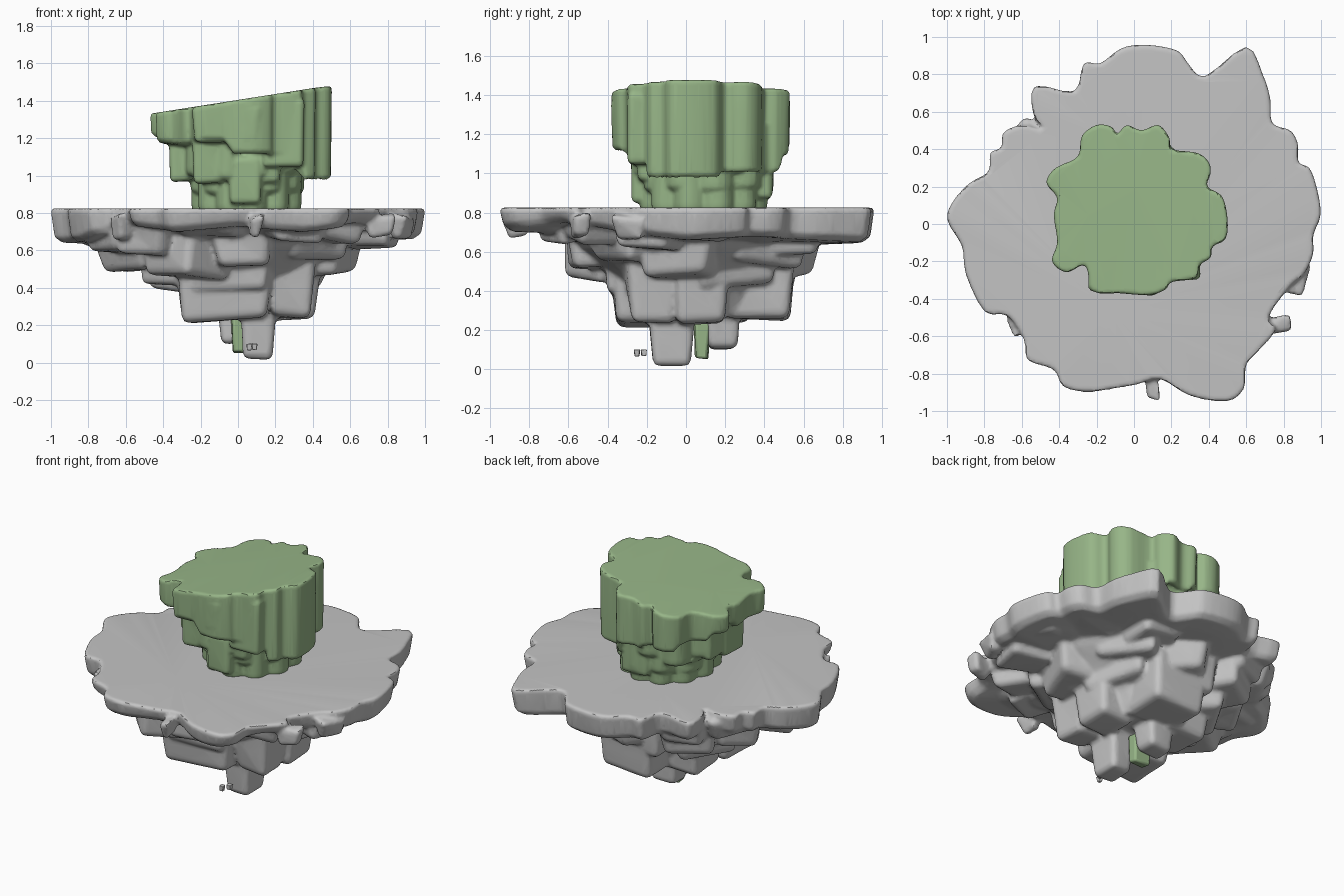
import bpy, bmesh, math, random
from mathutils import Vector, Matrix

if "Cube" in bpy.data.objects:
    bpy.data.objects.remove(bpy.data.objects["Cube"])

random.seed(11)


def material(name, rgb):
    m = bpy.data.materials.new(name)
    m.diffuse_color = (*rgb, 1)
    m.use_nodes = True
    m.node_tree.nodes["Principled BSDF"].inputs["Base Color"].default_value = m.diffuse_color
    return m


ROCK = material("rock grey", (0.55, 0.55, 0.55))
LEAF = material("moss green", (0.31, 0.465, 0.245))


def select(obs):
    bpy.ops.object.select_all(action='DESELECT')
    for ob in obs:
        ob.select_set(True)
    bpy.context.view_layer.objects.active = obs[0]


def finish(bm, name, mat, bevel=0.0):
    """Turn a bmesh into a smooth-by-angle object with soft edges."""
    bmesh.ops.recalc_face_normals(bm, faces=bm.faces)
    me = bpy.data.meshes.new(name)
    bm.to_mesh(me)
    bm.free()
    me.materials.append(mat)
    ob = bpy.data.objects.new(name, me)
    bpy.context.collection.objects.link(ob)
    if bevel:
        b = ob.modifiers.new("soft edges", 'BEVEL')
        b.width, b.segments, b.limit_method = bevel, 2, 'ANGLE'
        b.angle_limit = math.radians(40)
    select([ob])
    bpy.ops.object.shade_smooth_by_angle(angle=math.radians(35))
    return ob


def fuse(obs, name, voxel):
    """Melt overlapping pieces into one weathered skin without inner faces."""
    select(obs)
    bpy.ops.object.convert(target='MESH')
    bpy.ops.object.join()
    ob = bpy.context.view_layer.objects.active
    ob.name = name
    r = ob.modifiers.new("skin", 'REMESH')
    r.mode, r.voxel_size = 'VOXEL', voxel
    s = ob.modifiers.new("wear", 'SMOOTH')
    s.factor, s.iterations = 0.5, 2
    ob.modifiers.new("lighten", 'DECIMATE').ratio = 0.35
    bpy.ops.object.convert(target='MESH')
    bpy.ops.object.shade_smooth_by_angle(angle=math.radians(38))


def loft(name, loops, mat):
    """Skin a stack of equal-length closed loops and cap both ends."""
    bm = bmesh.new()
    rows = [[bm.verts.new(p) for p in loop] for loop in loops]
    n = len(rows[0])
    for a, b in zip(rows, rows[1:]):
        for i in range(n):
            j = (i + 1) % n
            bm.faces.new((a[i], a[j], b[j], b[i]))
    caps = [bm.faces.new(rows[0]), bm.faces.new(rows[-1])]
    bmesh.ops.triangulate(bm, faces=caps)
    return finish(bm, name, mat)


def rounded(pts, cuts=3):
    """Round a closed outline with a spline through its points."""
    out, n = [], len(pts)
    for i in range(n):
        p0, p1, p2, p3 = (Vector(pts[(i + k) % n]) for k in (-1, 0, 1, 2))
        for c in range(cuts):
            t = c / cuts
            out.append(0.5 * (2 * p1 + (p2 - p0) * t + (2 * p0 - 5 * p1 + 4 * p2 - p3) * t * t
                              + (3 * p1 - p0 - 3 * p2 + p3) * t ** 3))
    return out


def block(name, x, y, lo, hi, w, d, mat=ROCK, turn=0.0, taper=0.8, jitter=0.02, bevel=0.035):
    """A weathered, downward-tapering block."""
    bm = bmesh.new()
    bmesh.ops.create_cube(bm, size=1)
    for v in bm.verts:
        k = taper if v.co.z < 0 else 1
        v.co = Vector((v.co.x * w * k, v.co.y * d * k, lo if v.co.z < 0 else hi))
        v.co += Vector([random.uniform(-jitter, jitter) for _ in range(3)])
    bm.transform(Matrix.Translation((x, y, 0)) @ Matrix.Rotation(turn, 4, 'Z'))
    return finish(bm, name, mat, bevel)


rock, crown = [], []


def boulder_ring(n, cx, cy, rx, ry, lo, hi, size, phase):
    """Boulders placed around an ellipse, each turned to face outward."""
    for i in range(n):
        a = math.tau * (i + phase) / n + random.uniform(-0.1, 0.1)
        s = size * random.uniform(0.9, 1.1)
        rock.append(block("boulder", cx + rx * math.cos(a), cy + ry * math.sin(a),
                          lo + random.uniform(-0.02, 0.06), hi, s, s * random.uniform(0.9, 1.25),
                          turn=a + random.uniform(-0.4, 0.4), jitter=0.035))


# Island slab with a ragged rim
RIM = rounded([(-1, .02), (-.97, .12), (-.88, .22), (-.78, .28), (-.77, .38), (-.71, .41), (-.70, .49),
               (-.60, .53), (-.49, .51), (-.54, .59), (-.53, .74), (-.32, .71), (-.27, .86), (-.18, .86),
               (-.07, .94), (.06, .96), (.23, .93), (.29, .86), (.38, .79), (.60, .95), (.69, .80),
               (.73, .67), (.74, .54), (.84, .50), (.88, .42), (.88, .33), (.94, .30), (.98, .19),
               (1, .05), (.96, -.06), (.96, -.16), (.91, -.27), (.84, -.33), (.72, -.50), (.76, -.57),
               (.65, -.70), (.60, -.76), (.59, -.88), (.50, -.95), (.30, -.92), (.14, -.83), (.02, -.86),
               (-.10, -.88), (-.25, -.90), (-.38, -.87), (-.43, -.78), (-.57, -.73), (-.59, -.62),
               (-.68, -.49), (-.80, -.47), (-.90, -.27), (-.92, -.12)])
# Underside height of the rim, every 22.5 degrees from +x
DEPTH = [.66, .68, .66, .64, .65, .67, .70, .67, .64, .65, .74, .70, .73, .70, .75, .70]


def rim_depth(i):
    x, y = RIM[i]
    t = (math.atan2(y, x) % math.tau) / math.tau * 16
    k, f = int(t) % 16, t % 1
    return DEPTH[k] * (1 - f) + DEPTH[(k + 1) % 16] * f


def rim_loop(k, z):
    return [(x * k, y * k, z(i) if callable(z) else z) for i, (x, y) in enumerate(RIM)]


rock.append(loft("slab", [rim_loop(0.99, 0.825), rim_loop(1, 0.81), rim_loop(0.98, lambda i: rim_depth(i) + 0.03),
                          rim_loop(0.94, rim_depth), rim_loop(0.80, lambda i: rim_depth(i) - 0.005),
                          rim_loop(0.6, 0.65)], ROCK))


# Solid core that fills the space between the boulders
def ellipse(cx, cy, rx, ry, z, n=20):
    return [(cx + rx * math.cos(math.tau * i / n), cy + ry * math.sin(math.tau * i / n), z) for i in range(n)]


rock.append(loft("core", [ellipse(0, 0, .72, .66, .74), ellipse(0, 0, .62, .56, .62), ellipse(0, .03, .46, .45, .5),
                          ellipse(.03, .06, .32, .36, .4), ellipse(.05, .08, .22, .30, .27)], ROCK))

# Boulder tiers stepping inward toward the bottom
boulder_ring(13, .02, .0, .71, .59, .605, .76, .32, .3)
boulder_ring(9, -.04, .02, .46, .45, .485, .74, .40, .0)
boulder_ring(6, .0, .06, .29, .31, .40, .70, .42, .4)
rock += [block("lower_front", -.07, -.19, .225, .62, .54, .40, taper=.82),
         block("lower_right", .30, .08, .235, .64, .30, .30, taper=.82),
         block("lower_back", .08, .37, .25, .60, .42, .40, taper=.8),
         block("lower_left", -.14, .18, .25, .60, .36, .38, taper=.8),
         block("lower_corner", .27, -.17, .25, .58, .28, .30, taper=.75),
         # Small spurs poking out below the rim
         block("front_spur", .09, -.86, .68, .78, .08, .16, bevel=.015, taper=.6),
         block("right_spur", .87, -.29, .66, .79, .10, .18, bevel=.02, turn=-.3, taper=.7),
         block("corner_spur", .76, -.54, .67, .79, .16, .09, bevel=.02, turn=.2, taper=.7),
         block("left_spur", -.62, -.53, .66, .79, .12, .14, bevel=.02, turn=.5, taper=.7),
         # Hanging tips
         block("main_tip", .11, -.075, .02, .32, .19, .24, taper=.8, jitter=.008, bevel=.03),
         block("back_tip", .0, .185, .10, .34, .21, .18, taper=.8, jitter=.01, bevel=.03)]
fuse(rock, "island_rock", 0.013)

# Green sprout between the tips, and loose chips
block("green_sprout", .028, .08, .055, .24, .125, .075, LEAF, taper=.85, jitter=.006, bevel=.012)
for i, x in enumerate((.06, .09)):
    block(f"loose_chip_{i + 1}", x, -.25 + .035 * i, .067, .1, .028, .03, jitter=.003, bevel=.003)

# Tall green crown with a slanted top
CROWN = rounded([(-.47, .22), (-.42, .30), (-.30, .36), (-.28, .47), (-.20, .53), (-.12, .52), (-.09, .48),
                 (-.04, .53), (.04, .50), (.13, .53), (.19, .46), (.20, .40), (.34, .38), (.40, .33), (.41, .27),
                 (.39, .20), (.47, .15), (.50, .03), (.49, -.08), (.42, -.12), (.41, -.18), (.35, -.22),
                 (.33, -.29), (.20, -.31), (.17, -.35), (.08, -.38), (-.08, -.37), (-.22, -.36), (-.26, -.22),
                 (-.36, -.26), (-.44, -.20), (-.41, -.10), (-.43, .05), (-.41, .14)])
CX, CY = .02, .08


def crown_top(x, y):
    return min(1.405 + 0.155 * x, 1.478)


def crown_base(x, y):
    """Underside stepped by column, higher toward the left and the ends."""
    step = math.tau / 13
    a = round(math.atan2(y - CY, x - CX) / step) * step
    px, py = .45 * math.cos(a), .45 * math.sin(a)
    return 1.085 - 0.24 * px + 0.06 * (py < -.3) + 0.02 * math.sin(a * 5)


def crown_loop(k, z):
    return [(CX + (x - CX) * k, CY + (y - CY) * k, z(x, y)) for x, y in CROWN]


crown.append(loft("cap", [crown_loop(.985, crown_top), crown_loop(1, lambda x, y: crown_top(x, y) - .012),
                          crown_loop(.99, lambda x, y: crown_base(x, y) + .02), crown_loop(.95, crown_base),
                          crown_loop(.55, lambda x, y: 1.15)], LEAF))


# Scalloped green tiers below the crown
def scallop(lobes, cx, cy, rx, ry, lo, hi, phase):
    depth = [lo + random.uniform(-.03, .03) if lo > .85 else lo for _ in range(lobes)]
    rows, per = [[], [], [], []], 6
    for i in range(lobes * per):
        a = math.tau * i / (lobes * per) + phase
        bulge = 1 - 0.13 * (1 - math.sin(math.pi * (i % per) / per))
        d = depth[i // per]
        for row, k, z in zip(rows, (1, 1, .99, .93), (hi, d + .05, d + .02, d)):
            row.append((cx + rx * k * bulge * math.cos(a), cy + ry * k * bulge * math.sin(a), z))
    crown.append(loft("tier", rows, LEAF))


scallop(11, .01, .09, .37, .38, .99, 1.25, .2)
scallop(10, .05, .10, .31, .35, .90, 1.2, .5)
scallop(11, .05, .09, .30, .33, .80, 1.15, .0)

# Front, left and back columns of the crown
for x, y, w, d, lo, hi in [(-.15, -.28, .18, .16, 1.18, 1.37), (.06, -.30, .12, .16, 1.17, 1.38),
                           (.24, -.23, .22, .14, 1.05, 1.42), (.04, -.20, .18, .16, .85, 1.1),
                           (-.15, -.18, .18, .16, .96, 1.2), (.17, -.17, .12, .16, .96, 1.1),
                           (-.30, .0, .13, .20, .97, 1.25), (-.29, .18, .13, .16, 1.0, 1.25),
                           (.08, .37, .20, .15, .87, 1.15)]:
    crown.append(block("column", x, y, lo, hi, w, d, LEAF, taper=.95, jitter=.008, bevel=.025))
fuse(crown, "green_crown", 0.011)
